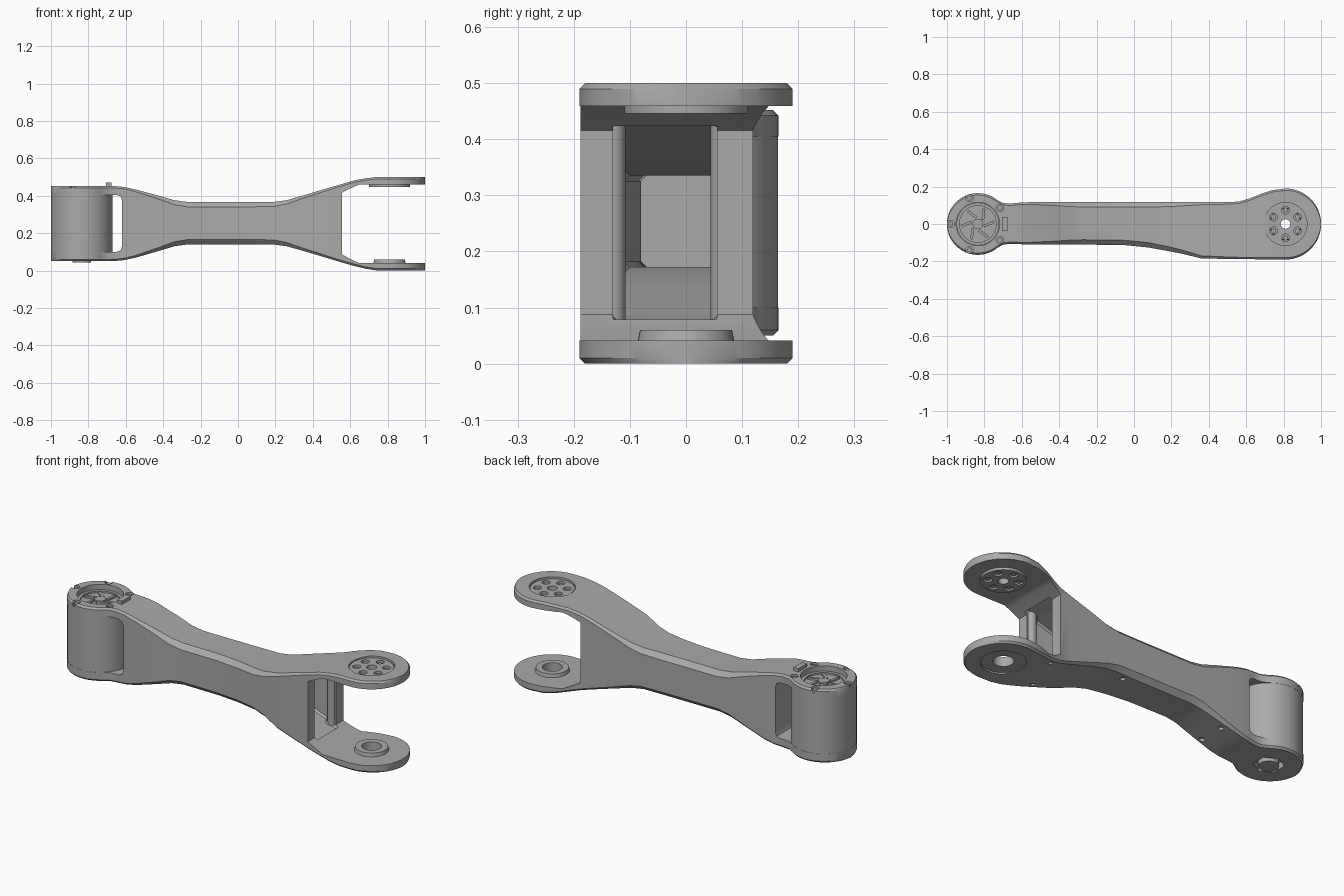
import bpy, bmesh, math
from mathutils import Vector

cube = bpy.data.objects.get("Cube")
if cube:
    bpy.data.objects.remove(cube, do_unlink=True)

grey = bpy.data.materials.new("satin grey")
grey.use_nodes = True
COLOUR = (0.4, 0.4, 0.4, 1)
grey.diffuse_color = COLOUR
grey.node_tree.nodes["Principled BSDF"].inputs["Base Color"].default_value = COLOUR

HUB = -0.835      # drum axis
FORK = 0.81       # fork axis


def finish(bm, name):
    bmesh.ops.recalc_face_normals(bm, faces=bm.faces)
    mesh = bpy.data.meshes.new(name)
    bm.to_mesh(mesh)
    bm.free()
    mesh.materials.append(grey)
    obj = bpy.data.objects.new(name, mesh)
    bpy.context.collection.objects.link(obj)
    return obj


def loft(name, stations):
    """Chamfered box sections along x: (x, front, back, bottom, top, chamfer)."""
    bm = bmesh.new()
    rings = []
    for x, a, b, lo, hi, ch in stations:
        c = min(ch, (b - a) * 0.4)
        pts = [(a + c, lo), (b - c, lo), (b, lo + ch), (b, hi - ch),
               (b - c, hi), (a + c, hi), (a, hi - ch), (a, lo + ch)]
        rings.append([bm.verts.new((x, y, z)) for y, z in pts])
    for r, s in zip(rings, rings[1:]):
        for i in range(8):
            j = (i + 1) % 8
            bm.faces.new((r[i], r[j], s[j], s[i]))
    bm.faces.new(rings[0])
    bm.faces.new(rings[-1])
    return finish(bm, name)


def cyl(name, x, y, z0, z1, r, sides=48, r2=None):
    bm = bmesh.new()
    bmesh.ops.create_cone(bm, cap_ends=True, segments=sides, radius1=r,
                          radius2=r if r2 is None else r2, depth=z1 - z0)
    bmesh.ops.translate(bm, verts=bm.verts, vec=(x, y, (z0 + z1) / 2))
    return finish(bm, name)


def box(name, centre, size, turn=0):
    bm = bmesh.new()
    bmesh.ops.create_cube(bm, size=1)
    bmesh.ops.scale(bm, verts=bm.verts, vec=size)
    obj = finish(bm, name)
    obj.location = centre
    obj.rotation_euler.z = turn
    return obj


def side_prism(name, profile):
    """Extrude an x-z outline right across the arm."""
    bm = bmesh.new()
    face = bm.faces.new([bm.verts.new((x, -0.4, z)) for x, z in profile])
    new = bmesh.ops.extrude_face_region(bm, geom=[face])["geom"]
    bmesh.ops.translate(bm, vec=(0, 0.8, 0),
                        verts=[g for g in new if isinstance(g, bmesh.types.BMVert)])
    return finish(bm, name)


def cut(obj, *cutters):
    for c in cutters:
        mod = obj.modifiers.new("cut", 'BOOLEAN')
        mod.operation, mod.solver, mod.object = 'DIFFERENCE', 'EXACT', c
        bpy.context.view_layer.update()
        deps = bpy.context.evaluated_depsgraph_get()
        mesh = bpy.data.meshes.new_from_object(obj.evaluated_get(deps))
        obj.modifiers.clear()
        obj.data = mesh
        bpy.data.objects.remove(c, do_unlink=True)


def around(x, r, n, start=0.0):
    for i in range(n):
        t = start + math.tau * i / n
        yield x + r * math.cos(t), r * math.sin(t), t


# Arm shell: round hub end, waisted beam, round fork end
stations = []
for i in range(25):
    t = math.radians(4 + i * 5.2)
    w = 0.165 * math.sin(t)
    stations.append((HUB - 0.165 * math.cos(t), -w, w, 0.05, 0.452, 0.01))
stations += [
    (-0.70, -0.11, 0.112, 0.05, 0.452, 0.01),
    (-0.66, -0.106, 0.109, 0.051, 0.452, 0.01),
    (-0.61, -0.108, 0.114, 0.056, 0.447, 0.01),
    (-0.55, -0.11, 0.117, 0.068, 0.434, 0.012),
    (-0.43, -0.11, 0.117, 0.103, 0.402, 0.018),
    (-0.34, -0.11, 0.117, 0.130, 0.376, 0.024),
    (-0.27, -0.11, 0.117, 0.140, 0.367, 0.026),
    (-0.05, -0.113, 0.117, 0.140, 0.367, 0.026),
    (0.08, -0.126, 0.117, 0.140, 0.367, 0.026),
    (0.19, -0.146, 0.117, 0.140, 0.367, 0.024),
    (0.26, -0.16, 0.117, 0.130, 0.376, 0.02),
    (0.36, -0.184, 0.117, 0.102, 0.405, 0.014),
    (0.50, -0.187, 0.117, 0.060, 0.447, 0.011),
    (0.56, -0.188, 0.120, 0.042, 0.464, 0.01),
    (0.62, -0.188, 0.137, 0.025, 0.482, 0.01),
    (0.68, -0.189, 0.162, 0.010, 0.493, 0.01),
    (0.74, -0.19, 0.181, 0.001, 0.50, 0.01),
]
for i in range(23):
    t = math.radians(90 - i * 3.9)
    w = 0.19 * math.sin(t)
    stations.append((FORK + 0.19 * math.cos(t), -w, w, 0, 0.50, 0.01))
arm = loft("arm_shell", stations)

# Fork gap, hub window and hollow interior
cut(arm,
    side_prism("fork_gap", [(0.555, 0.088), (0.555, 0.416), (0.585, 0.432), (0.645, 0.459),
                            (1.1, 0.459), (1.1, 0.041), (0.645, 0.041), (0.585, 0.07)]),
    side_prism("hub_window", [(-1.1, 0.1), (-0.65, 0.1), (-0.628, 0.108), (-0.62, 0.13),
                              (-0.62, 0.375), (-0.628, 0.397), (-0.65, 0.405), (-1.1, 0.405)]),
    loft("hollow", [(-0.5, -0.08, 0.08, 0.13, 0.37, 0.01),
                    (-0.27, -0.08, 0.085, 0.172, 0.335, 0.01),
                    (0.19, -0.11, 0.085, 0.172, 0.335, 0.01),
                    (0.36, -0.145, 0.085, 0.135, 0.372, 0.01),
                    (0.48, -0.15, 0.085, 0.09, 0.415, 0.01),
                    (0.50, -0.13, 0.055, 0.085, 0.42, 0.01),
                    (0.57, -0.13, 0.055, 0.07, 0.438, 0.01)]))

# Hub: top recess, underside socket and screw notches round the rim
cut(arm, cyl("hub_recess", HUB, 0, 0.415, 0.5, 0.116),
    cyl("hub_socket", HUB, 0, 0, 0.085, 0.075, 6))
for x, y, t in around(HUB, 0.146, 5, math.pi):
    cut(arm, cyl("rim_notch", x, y, 0.43, 0.5, 0.02, 16))

# Fork: flange recess and bolt holes on top, bearing hole below
cut(arm, cyl("flange_recess", FORK, 0, 0.488, 0.6, 0.115),
    cyl("bearing_hole", FORK, 0, -0.1, 0.1, 0.05),
    cyl("bearing_recess", FORK, 0, -0.1, 0.008, 0.11))
flange = cyl("fork_flange", FORK, 0, 0.446, 0.492, 0.11)
flange_holes = [(FORK, 0, 0.026)] + [(x, y, 0.021) for x, y, t in around(FORK, 0.074, 6, math.pi / 6)]
for x, y, r in flange_holes:
    cut(arm, cyl("arm_bolt_hole", x, y, 0.4, 0.6, r, 16))
    cut(flange, cyl("flange_bolt_hole", x, y, 0.4, 0.6, r, 16))
bolts = [cyl("fork_bolt", x, y, 0.45, 0.482, 0.015, 6)
         for x, y, t in around(FORK, 0.074, 6, math.pi / 6)]

# Small screw holes along the underside
for x, y, z in [(0.6, 0.1, 0.03), (0.5, -0.15, 0.06), (0.12, 0.06, 0.14),
                (-0.48, 0.07, 0.088), (-0.48, -0.07, 0.088)]:
    cut(arm, cyl("screw_hole", x, y, z - 0.1, z + 0.012, 0.014, 16))

# Bearing collar on the lower fork plate
collar = cyl("bearing_collar", FORK, 0, 0.03, 0.06, 0.088, 48, 0.082)
cut(collar, cyl("collar_hole", FORK, 0, -0.1, 0.2, 0.05))

# Motor drum between the hub plates
drum = cyl("motor_drum", HUB, 0, 0.095, 0.41, 0.164, 72)

# Hub details: spokes, centre cap, rim screws, locating tab, lower stub
spokes = [box("hub_spoke", (x, y, 0.419), (0.06, 0.014, 0.012), t + 0.4)
          for x, y, t in around(HUB, 0.06, 6)]
cap = cyl("hub_cap", HUB, 0, 0.41, 0.427, 0.028, 24)
ring = cyl("hub_ring", HUB, 0, 0.412, 0.424, 0.114)
cut(ring, cyl("ring_hole", HUB, 0, 0.4, 0.5, 0.098))
screws = [cyl("rim_screw", x, y, 0.425, 0.444, 0.013, 12) for x, y, t in around(HUB, 0.146, 5, math.pi)]
tab = box("locating_tab", (-0.692, 0, 0.455), (0.03, 0.075, 0.03))
stub = cyl("lower_stub", HUB, 0, 0.042, 0.1, 0.05, 32)

# Rounded guide columns just inside the fork opening
columns = [cyl("guide_column", 0.525, y, 0.07, 0.435, 0.024, 20) for y in (-0.132, 0.068)]

# Shade round parts smoothly, keep edges crisp
bpy.ops.object.select_all(action='DESELECT')
for obj in [arm, flange, collar, drum, cap, ring, stub] + columns + screws:
    obj.select_set(True)
bpy.context.view_layer.objects.active = arm
bpy.ops.object.shade_smooth_by_angle(angle=math.radians(25))
